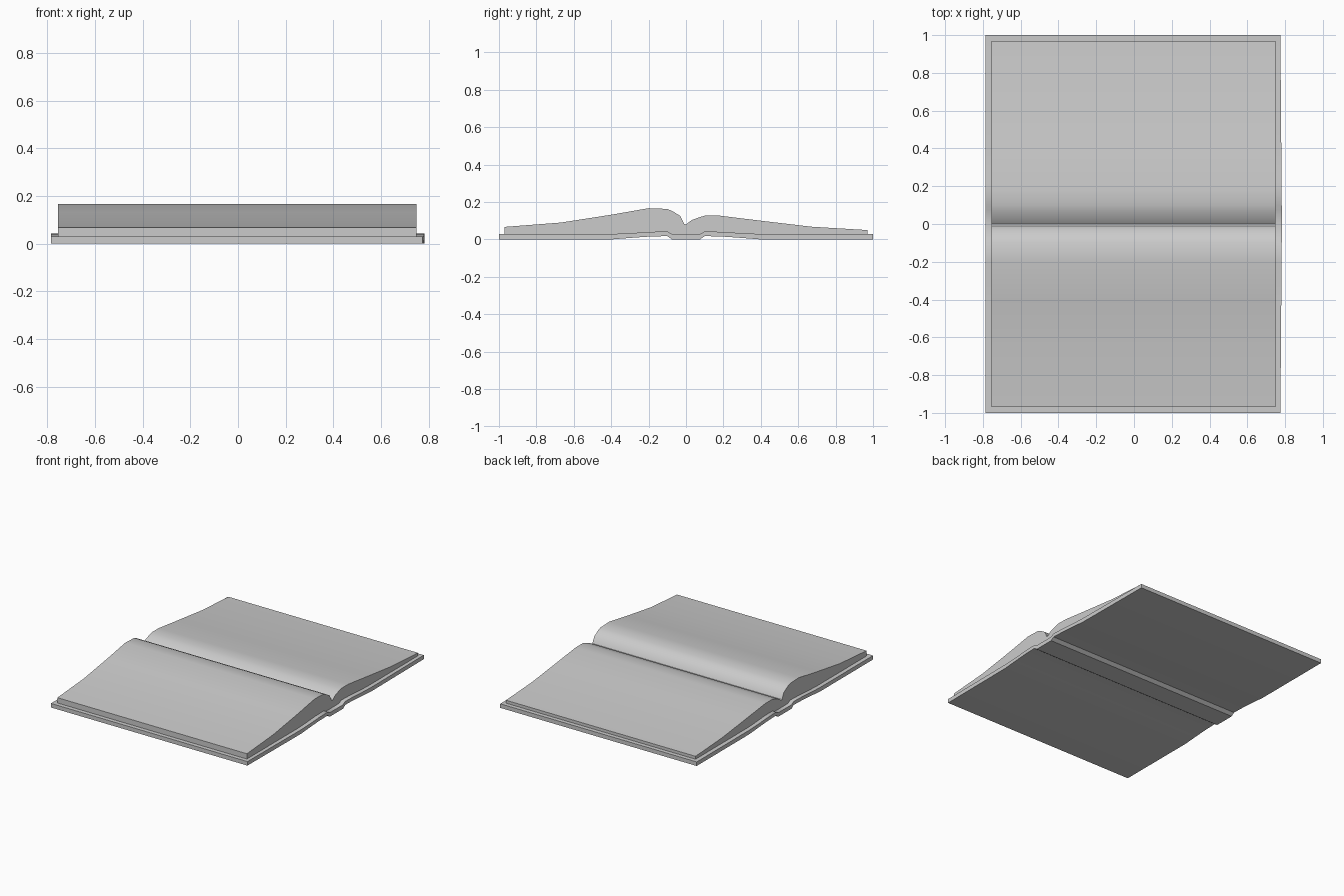
import bpy
import bmesh
import math

cube = bpy.data.objects.get("Cube")
if cube:
    bpy.data.objects.remove(cube, do_unlink=True)

grey = bpy.data.materials.new("plain grey")
grey.use_nodes = True
GREY = (0.6, 0.6, 0.6, 1)
grey.diffuse_color = GREY
grey.node_tree.nodes["Principled BSDF"].inputs["Base Color"].default_value = GREY


def extrude_strip(name, top, bottom, left_x, right_x):
    """Solid from matching (y, z) top and bottom lines, spanning left_x to right_x(y)."""
    bm = bmesh.new()
    rows = []
    for (yt, zt), (yb, zb) in zip(top, bottom):
        rows.append([bm.verts.new(p) for p in (
            (left_x, yb, zb), (right_x(yb), yb, zb),
            (right_x(yt), yt, zt), (left_x, yt, zt))])
    for a, b in zip(rows, rows[1:]):
        for i in range(4):
            j = (i + 1) % 4
            bm.faces.new((a[i], a[j], b[j], b[i]))
    bm.faces.new(rows[0])
    bm.faces.new(rows[-1])
    bmesh.ops.recalc_face_normals(bm, faces=bm.faces)
    mesh = bpy.data.meshes.new(name)
    bm.to_mesh(mesh)
    bm.free()
    mesh.materials.append(grey)
    obj = bpy.data.objects.new(name, mesh)
    bpy.context.collection.objects.link(obj)
    bpy.ops.object.select_all(action='DESELECT')
    obj.select_set(True)
    bpy.context.view_layer.objects.active = obj
    bpy.ops.object.shade_smooth_by_angle(angle=math.radians(35))
    return obj


def height(line, y):
    """Height of a (y, z) line at y."""
    for (y0, z0), (y1, z1) in zip(line, line[1:]):
        if y0 <= y <= y1:
            return z0 + (z1 - z0) * (y - y0) / (y1 - y0)
    return line[-1][1]


# Cover: flat boards lifting towards the hinges, with a low spine strip
half = [(0.075, 0), (0.1, 0.018), (0.2, 0.015), (0.3, 0.008), (0.4, 0), (1, 0)]
under = [(-y, z) for y, z in reversed(half)] + half
over = [(y, z + (0.025 if 0.09 < abs(y) < 0.35 else 0.029)) for y, z in under]
extrude_strip("cover", over, under, -0.785, lambda y: 0.783 - 0.008 * abs(y))

# Page block: thicker front half, deep gutter at the spine
page_top = [(-0.97, 0.067), (-0.67, 0.09), (-0.4, 0.132), (-0.2, 0.167),
            (-0.1, 0.163), (-0.07, 0.15), (-0.03, 0.125), (-0.01, 0.083),
            (0, 0.08), (0.03, 0.103), (0.07, 0.118), (0.1, 0.127),
            (0.18, 0.127), (0.4, 0.1), (0.67, 0.068), (0.97, 0.05)]
page_under = [(y, height(over, y) - 0.002) for y, z in page_top]
extrude_strip("pages", page_top, page_under, -0.755, lambda y: 0.75)
